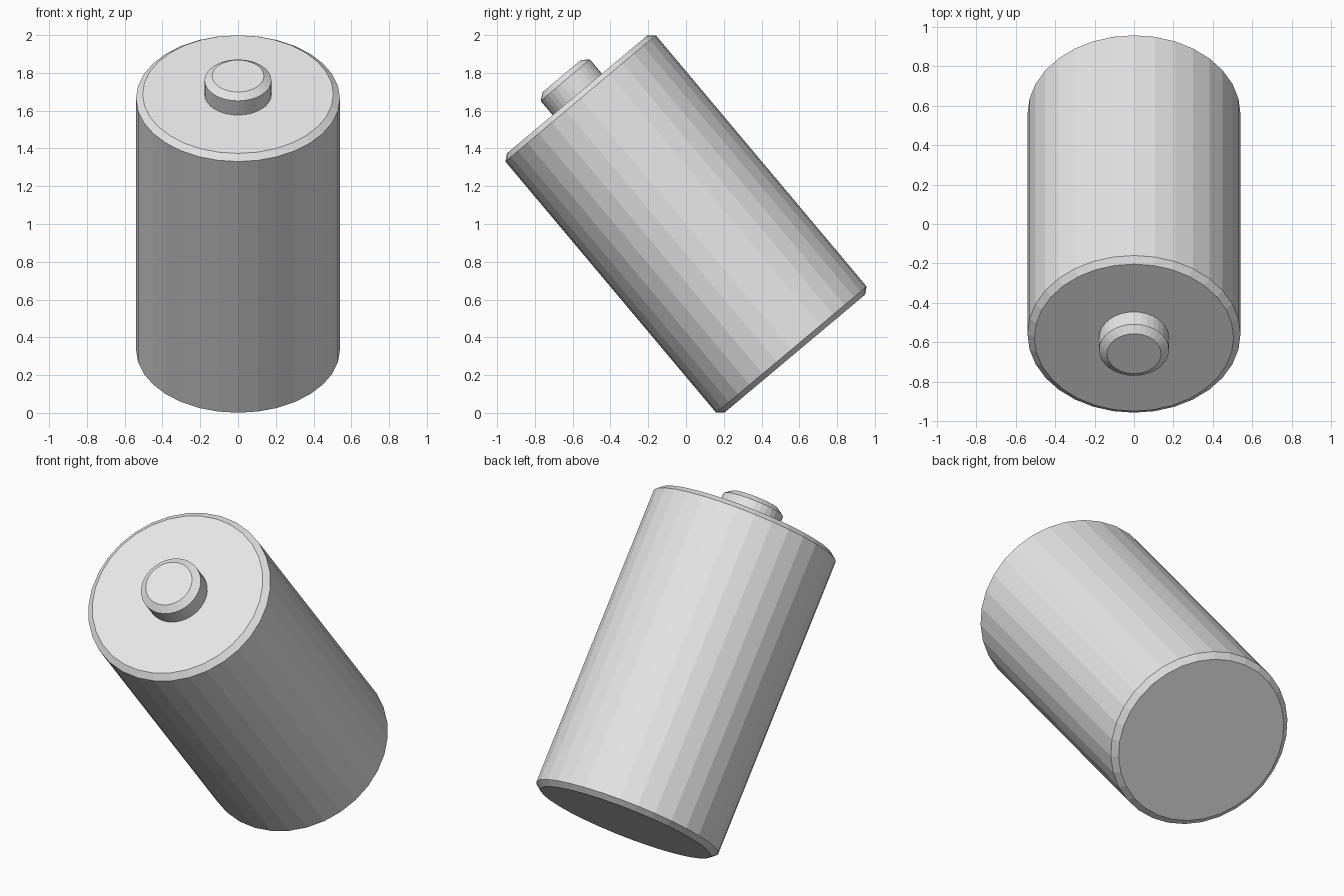
import bpy, bmesh
from math import radians, sin, cos, pi
from mathutils import Matrix

cube = bpy.data.objects.get("Cube")
if cube:
    bpy.data.objects.remove(cube, do_unlink=True)

SIDES = 32
FLATTEN = 0.963     # cross-section is slightly narrower front to back
TILT = radians(40)  # leans toward the front

gray = bpy.data.materials.new("light_gray")
gray.use_nodes = True
gray.diffuse_color = (0.8, 0.8, 0.8, 1)
gray.node_tree.nodes["Principled BSDF"].inputs["Base Color"].default_value = (0.8, 0.8, 0.8, 1)


def lathe(name, profile):
    """Closed round part from (radius, height) rings, tilted as a whole."""
    bm = bmesh.new()
    rings = []
    for r, h in profile:
        angles = [2 * pi * i / SIDES for i in range(SIDES)]
        rings.append([bm.verts.new((r * cos(a), FLATTEN * r * sin(a), h)) for a in angles])
    for low, high in zip(rings, rings[1:]):
        for i in range(SIDES):
            j = (i + 1) % SIDES
            bm.faces.new((low[i], low[j], high[j], high[i]))
    bm.faces.new(rings[0][::-1])
    bm.faces.new(rings[-1])
    bm.transform(Matrix.Translation((0, 0, 1)) @ Matrix.Rotation(TILT, 4, 'X'))
    mesh = bpy.data.meshes.new(name)
    bm.to_mesh(mesh)
    bm.free()
    mesh.materials.append(gray)
    obj = bpy.data.objects.new(name, mesh)
    bpy.context.collection.objects.link(obj)
    return obj


# Main can with chamfered rims at both ends
lathe("battery_body", [(0.505, -0.896), (0.54, -0.868), (0.54, 0.868), (0.505, 0.896)])

# Raised contact on the upper end
lathe("contact_button", [(0.177, 0.88), (0.177, 0.994), (0.137, 1.023)])
